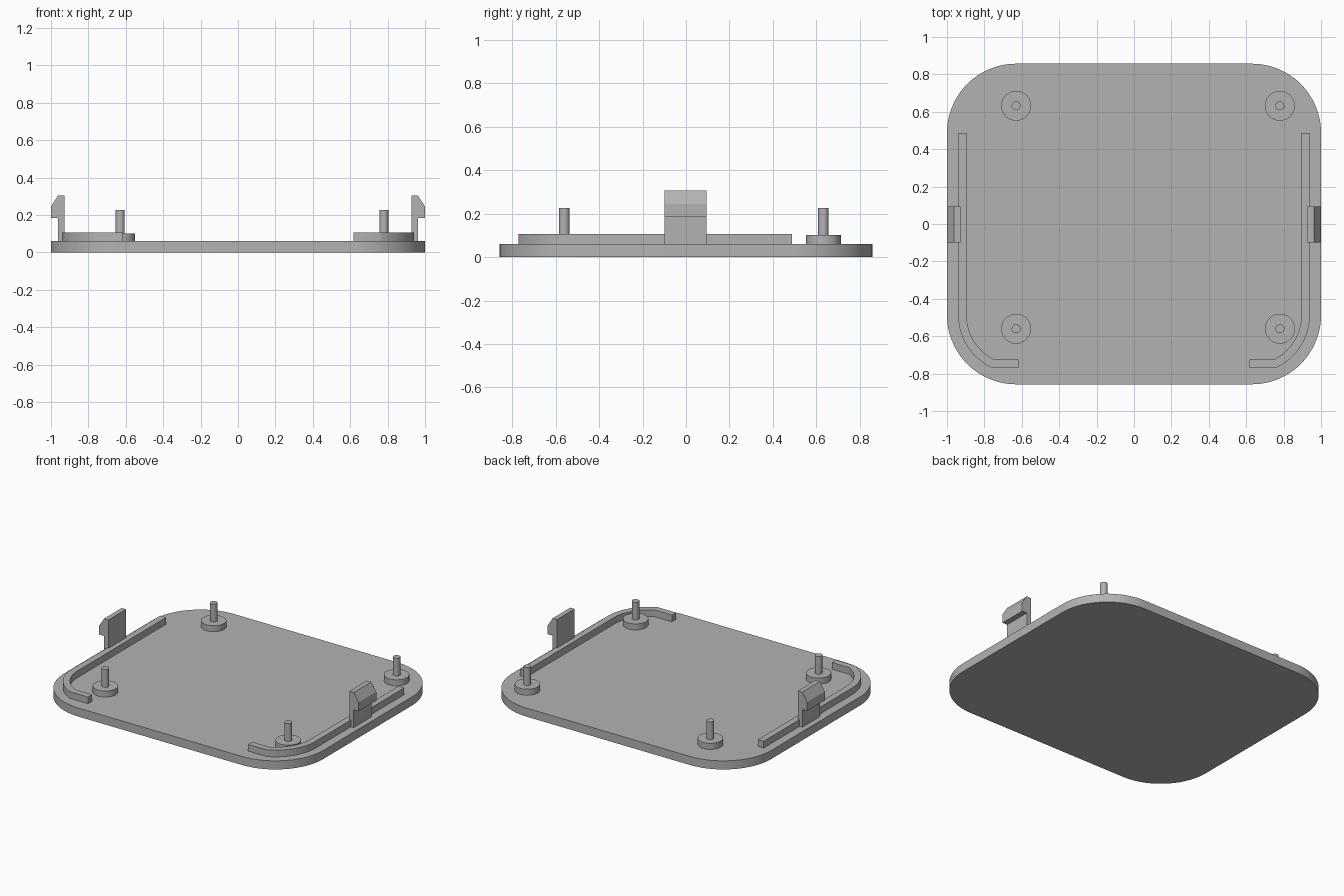
import bpy, bmesh
from math import sin, cos, pi, asin
from mathutils import Vector

cube = bpy.data.objects.get("Cube")
if cube:
    bpy.data.objects.remove(cube, do_unlink=True)

grey = bpy.data.materials.new("plain grey")
grey.use_nodes = True
colour = (0.45, 0.45, 0.45, 1)
grey.diffuse_color = colour
grey.node_tree.nodes["Principled BSDF"].inputs["Base Color"].default_value = colour

HALF_Y, RADIUS, TOP = 0.857, 0.37, 0.06
CX, CY = 1 - RADIUS, HALF_Y - RADIUS


def arc(cx, cy, r, start, end, steps=24):
    angles = [start + (end - start) * i / steps for i in range(steps + 1)]
    return [(cx + r * cos(a), cy + r * sin(a)) for a in angles]


def prism(name, points, depth):
    """Extrude a closed outline of 3D points along a vector."""
    bm = bmesh.new()
    face = bm.faces.new([bm.verts.new(p) for p in points])
    grown = bmesh.ops.extrude_face_region(bm, geom=[face], use_keep_orig=True)
    moved = [v for v in grown["geom"] if isinstance(v, bmesh.types.BMVert)]
    bmesh.ops.translate(bm, verts=moved, vec=Vector(depth))
    bmesh.ops.recalc_face_normals(bm, faces=bm.faces)
    mesh = bpy.data.meshes.new(name)
    bm.to_mesh(mesh)
    bm.free()
    mesh.materials.append(grey)
    obj = bpy.data.objects.new(name, mesh)
    bpy.context.collection.objects.link(obj)
    bpy.ops.object.select_all(action="DESELECT")
    obj.select_set(True)
    bpy.context.view_layer.objects.active = obj
    bpy.ops.object.shade_smooth_by_angle(angle=pi / 6)
    return obj


def flat(points, z):
    return [(x, y, z) for x, y in points]


# Rounded base plate
outline = []
for i, (sx, sy) in enumerate([(1, 1), (-1, 1), (-1, -1), (1, -1)]):
    outline += arc(sx * CX, sy * CY, RADIUS, i * pi / 2, (i + 1) * pi / 2)
prism("base_plate", flat(outline, 0), (0, 0, TOP))

# Hooked clips and curved locating ribs, one of each per side
LIP_FRONT, LIP_WIDTH, LIP_RADIUS = -0.77, 0.045, 0.31


def rib_edge(radius, front):
    """Straight side, then the corner arc cut off at the front line."""
    end = -asin((-CY - front) / radius)
    return [(CX + radius, 0.487)] + arc(CX, -CY, radius, 0, end) + [(0.617, front)]


rib = rib_edge(LIP_RADIUS, LIP_FRONT)
rib += rib_edge(LIP_RADIUS - LIP_WIDTH, LIP_FRONT + LIP_WIDTH)[::-1]
hook = [(0.928, TOP), (0.928, 0.305), (0.962, 0.305), (1, 0.245),
        (1, 0.184), (0.962, 0.184), (0.962, TOP)]
for side, s in (("left", 1), ("right", -1)):
    prism(side + "_rib", flat([(s * x, y) for x, y in rib], TOP), (0, 0, 0.047))
    prism(side + "_clip", [(s * x, -0.1, z) for x, z in hook], (0, 0.194, 0))

# Round bosses with pins
for side, x in (("right", -0.63), ("left", 0.78)):
    for end, y in (("front", -0.56), ("back", 0.632)):
        for part, r, z, h in (("boss", 0.08, TOP, 0.042), ("pin", 0.024, 0.102, 0.124)):
            circle = arc(x, y, r, 0, 2 * pi, 48)[:-1]
            prism(f"{end}_{side}_{part}", flat(circle, z), (0, 0, h))
